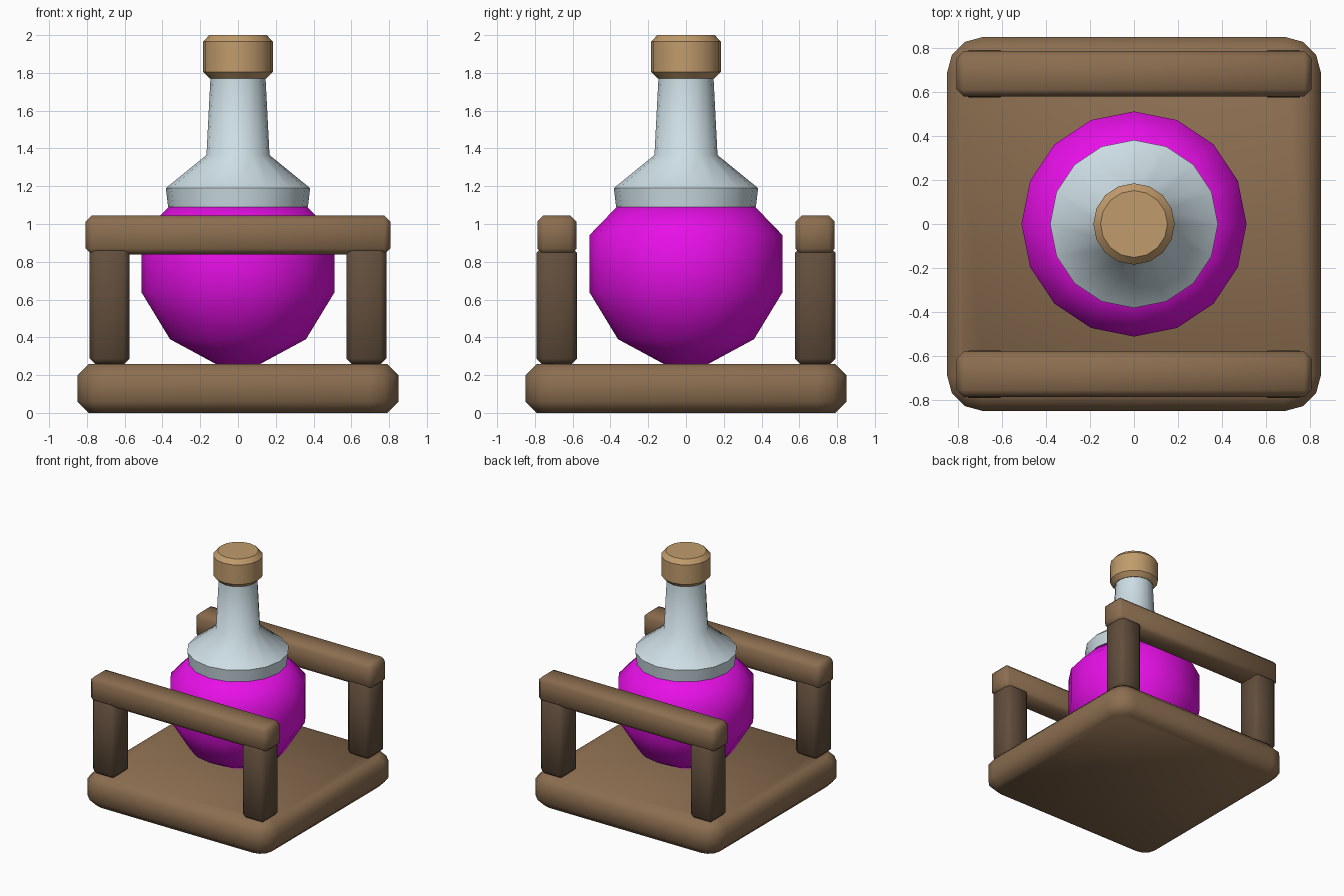
import bpy
import bmesh
from math import sin, cos, pi, radians

cube = bpy.data.objects.get("Cube")
if cube:
    bpy.data.objects.remove(cube, do_unlink=True)


def material(name, rgb):
    mat = bpy.data.materials.new(name)
    mat.use_nodes = True
    color = (*rgb, 1)
    mat.diffuse_color = color
    mat.node_tree.nodes["Principled BSDF"].inputs["Base Color"].default_value = color
    return mat


wood = material("wood", (0.26, 0.155, 0.08))
dark_wood = material("dark wood", (0.122, 0.076, 0.045))
cork_tan = material("cork tan", (0.53, 0.33, 0.15))
glass = material("pale glass", (0.61, 0.73, 0.78))
magenta = material("magenta liquid", (0.8, 0.005, 0.8))


def finish(bm, name, mat, angle):
    bmesh.ops.recalc_face_normals(bm, faces=bm.faces)
    mesh = bpy.data.meshes.new(name)
    bm.to_mesh(mesh)
    bm.free()
    mesh.materials.append(mat)
    obj = bpy.data.objects.new(name, mesh)
    bpy.context.collection.objects.link(obj)
    bpy.ops.object.select_all(action="DESELECT")
    obj.select_set(True)
    bpy.context.view_layer.objects.active = obj
    bpy.ops.object.shade_smooth_by_angle(angle=radians(angle))
    return obj


def loft(name, loops, mat, angle):
    """Skin a stack of equal-length point loops and cap both ends."""
    bm = bmesh.new()
    rings = [[bm.verts.new(p) for p in loop] for loop in loops]
    for a, b in zip(rings, rings[1:]):
        for i in range(len(a)):
            j = (i + 1) % len(a)
            bm.faces.new((a[i], a[j], b[j], b[i]))
    bm.faces.new(rings[0])
    bm.faces.new(rings[-1])
    return finish(bm, name, mat, angle)


def lathe(name, profile, mat, angle, sides=16):
    loops = [[(r * cos(2 * pi * i / sides), r * sin(2 * pi * i / sides), z)
              for i in range(sides)] for r, z in profile]
    return loft(name, loops, mat, angle)


def rounded_square(half, radius, z, steps=3):
    points = []
    for quarter, (sx, sy) in enumerate(((1, 1), (-1, 1), (-1, -1), (1, -1))):
        for k in range(steps + 1):
            a = (quarter + k / steps) * pi / 2
            points.append((sx * (half - radius) + radius * cos(a),
                           sy * (half - radius) + radius * sin(a), z))
    return points


def beam(name, low, high, mat, bevel=0.032):
    """Box between two corners with chamfered edges."""
    bm = bmesh.new()
    bmesh.ops.create_cube(bm, size=1)
    for v in bm.verts:
        v.co = [(a + b) / 2 + c * (b - a) for a, b, c in zip(low, high, v.co)]
    bmesh.ops.bevel(bm, geom=bm.edges[:], offset=bevel, segments=1,
                    profile=0.5, affect="EDGES")
    return finish(bm, name, mat, 50)


# Base plate
loft("base", [rounded_square(0.79, 0.1, 0), rounded_square(0.85, 0.16, 0.06),
              rounded_square(0.85, 0.16, 0.2), rounded_square(0.79, 0.1, 0.26)],
     wood, 50)

# Rails and their posts
for side, y0, y1 in (("front", -0.787, -0.58), ("back", 0.58, 0.787)):
    beam(side + "_rail", (-0.807, y0, 0.838), (0.807, y1, 1.045), wood)
    for hand, x0, x1 in (("right", -0.785, -0.575), ("left", 0.575, 0.785)):
        beam(f"{side}_{hand}_post", (x0, y0 - 0.004, 0.255),
             (x1, y1 + 0.004, 0.88), dark_wood)

# Bottle
lathe("liquid", [(0.11, 0.255), (0.36, 0.39), (0.512, 0.64), (0.512, 0.94),
                 (0.365, 1.092)], magenta, 50)
lathe("bottle_neck", [(0.37, 1.09), (0.382, 1.19), (0.167, 1.365),
                      (0.145, 1.79)], glass, 50)
lathe("cork", [(0.15, 1.77), (0.185, 1.805), (0.185, 1.965), (0.152, 2.0)],
      cork_tan, 40)
